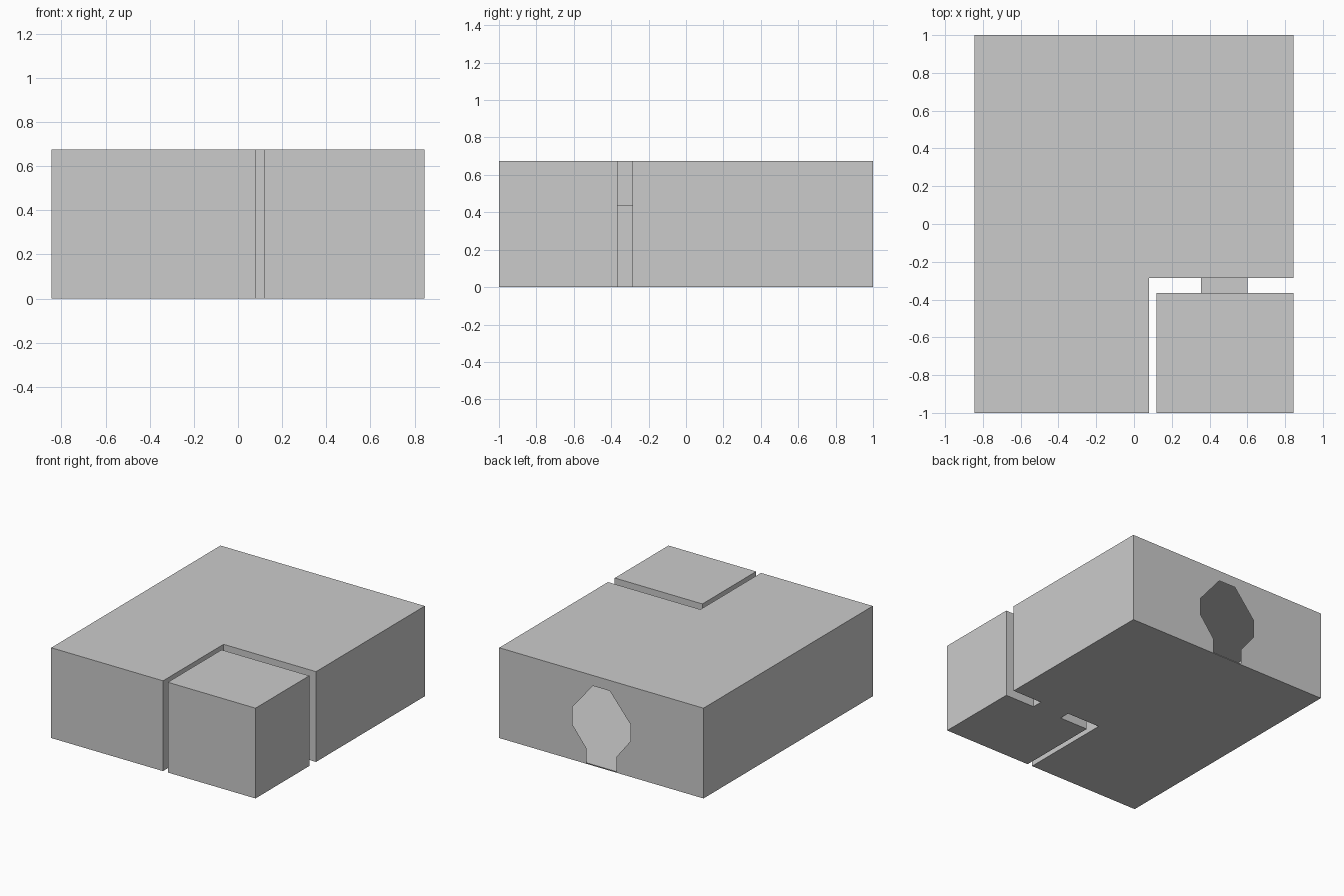
import bpy, bmesh

if "Cube" in bpy.data.objects:
    bpy.data.objects.remove(bpy.data.objects["Cube"])

W, D, H = 0.845, 1.0, 0.675


def finish(name, bm):
    bmesh.ops.remove_doubles(bm, verts=bm.verts, dist=1e-5)
    bmesh.ops.recalc_face_normals(bm, faces=bm.faces)
    mesh = bpy.data.meshes.new(name)
    bm.to_mesh(mesh)
    bm.free()
    obj = bpy.data.objects.new(name, mesh)
    bpy.context.collection.objects.link(obj)
    return obj


def face(bm, points):
    bm.faces.new([bm.verts.new(p) for p in points])


def shell(name, outline, height, open_sides=()):
    """Thin-walled prism; listed sides are left open."""
    bm = bmesh.new()
    for z in (0, height):
        face(bm, [(x, y, z) for x, y in outline])
    for i, (x0, y0) in enumerate(outline):
        if i not in open_sides:
            x1, y1 = outline[(i + 1) % len(outline)]
            face(bm, [(x0, y0, 0), (x1, y1, 0), (x1, y1, height), (x0, y0, height)])
    return finish(name, bm)


def rect(x0, x1, y0, y1):
    return [(x0, y0), (x1, y0), (x1, y1), (x0, y1)]


# Main hollow L-shaped body, back left open for the pierced wall
shell("main_building",
      [(-W, -D), (0.08, -D), (0.08, -0.285), (W, -0.285), (W, D), (-W, D)],
      H, open_sides=(4,))

# Back wall with faceted opening on a short neck, made of two mirrored halves
half_opening = [(0.07, 0.597), (0.24, 0.393), (0.24, 0.265), (0.124, 0.117), (0.124, 0.008)]
half_wall = ([(0, 0), (W, 0), (W, H), (0, H), (0, 0.597)]
             + half_opening + [(0, 0.008)])
bm = bmesh.new()
for side in (1, -1):
    face(bm, [(side * x, D, z) for x, z in half_wall][::side])
finish("back_wall", bm)

# Corner annex and the low passage joining it to the body
shell("corner_annex", rect(0.12, W, -D, -0.365), H)
shell("passage", rect(0.355, 0.6, -0.365, -0.285), 0.44, open_sides=(0, 2))
